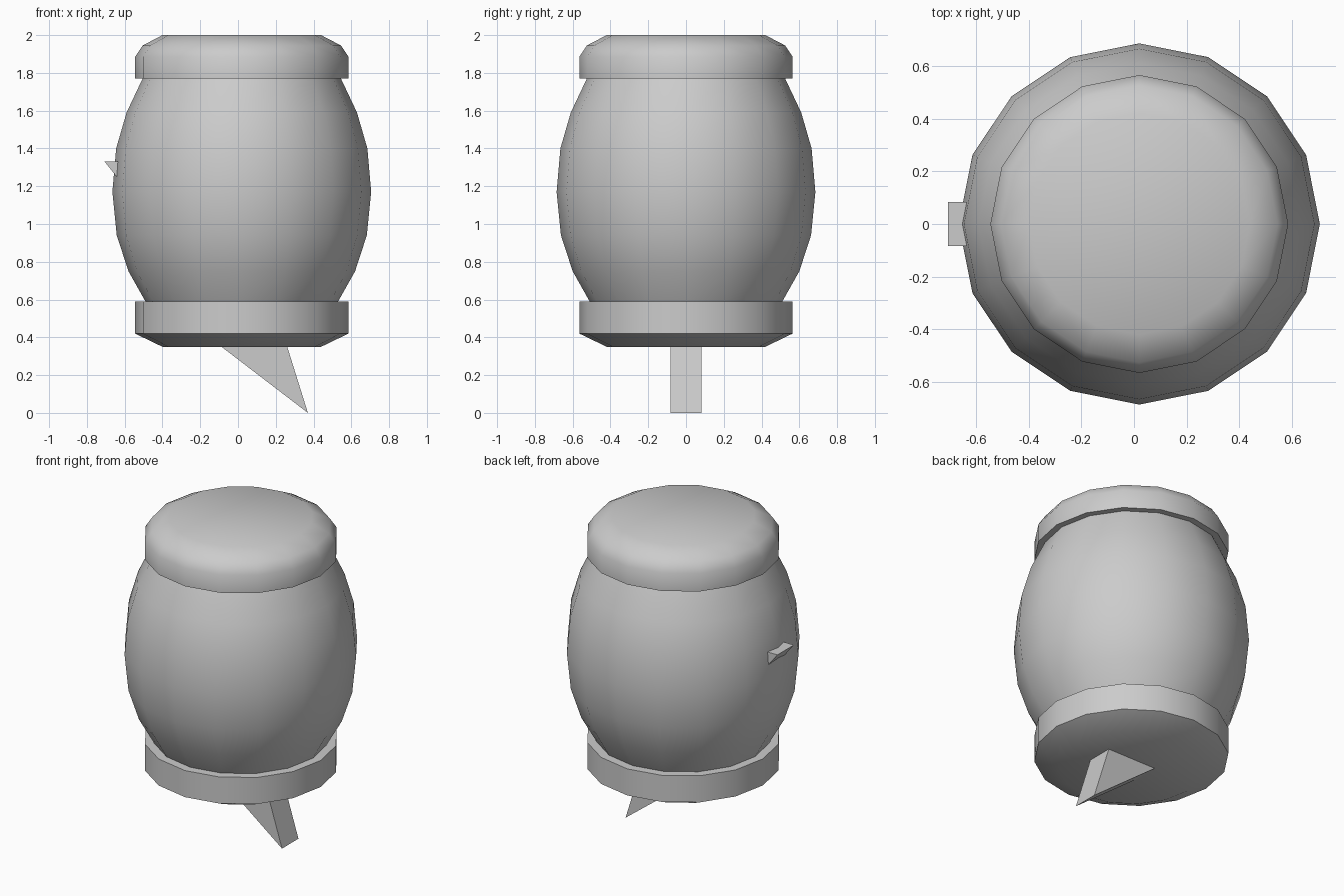
import bpy, bmesh, math

if "Cube" in bpy.data.objects:
    bpy.data.objects.remove(bpy.data.objects["Cube"])

SIDES = 16
CX = 0.02  # axis of the barrel


def add_object(name, bm, smooth):
    bmesh.ops.recalc_face_normals(bm, faces=bm.faces[:])
    mesh = bpy.data.meshes.new(name)
    bm.to_mesh(mesh)
    bm.free()
    for p in mesh.polygons:
        p.use_smooth = smooth
    obj = bpy.data.objects.new(name, mesh)
    bpy.context.collection.objects.link(obj)
    return obj


def lathe(name, profile, close_first=False):
    """Turn (radius, z) points around the barrel axis."""
    bm = bmesh.new()
    rings = []
    for r, z in profile:
        rings.append([bm.verts.new((CX + r * math.cos(2 * math.pi * i / SIDES),
                                    r * math.sin(2 * math.pi * i / SIDES), z))
                      for i in range(SIDES)])
    for a, b in zip(rings, rings[1:]):
        for i in range(SIDES):
            j = (i + 1) % SIDES
            bm.faces.new((a[i], a[j], b[j], b[i]))
    if close_first:
        bm.faces.new(rings[0])
    obj = add_object(name, bm, True)
    bpy.context.view_layer.objects.active = obj
    obj.select_set(True)
    bpy.ops.object.shade_smooth_by_angle(angle=math.radians(50))
    obj.select_set(False)
    return obj


def wedge(name, points, half_width):
    """Triangular prism: (x, z) outline extruded along y."""
    bm = bmesh.new()
    front = [bm.verts.new((x, -half_width, z)) for x, z in points]
    back = [bm.verts.new((x, half_width, z)) for x, z in points]
    bm.faces.new(front)
    bm.faces.new(back)
    for i in range(len(points)):
        j = (i + 1) % len(points)
        bm.faces.new((front[i], front[j], back[j], back[i]))
    return add_object(name, bm, False)


# Bulging body
lathe("barrel_body", [(0.51, 0.59), (0.60, 0.75), (0.662, 0.94), (0.685, 1.17),
                      (0.665, 1.40), (0.61, 1.59), (0.525, 1.77)])

# Rounded caps, with a rim that meets the body
lathe("top_cap", [(0.42, 2.0), (0.525, 1.945), (0.565, 1.885),
                  (0.565, 1.77), (0.52, 1.77)], close_first=True)
lathe("bottom_cap", [(0.42, 0.35), (0.565, 0.42),
                     (0.565, 0.59), (0.505, 0.59)], close_first=True)

# Slanted foot below and small ledge on the left side
wedge("foot", [(-0.09, 0.352), (0.37, 0.0), (0.26, 0.352)], 0.083)
wedge("side_ledge", [(-0.706, 1.33), (-0.636, 1.33), (-0.642, 1.25)], 0.083)
